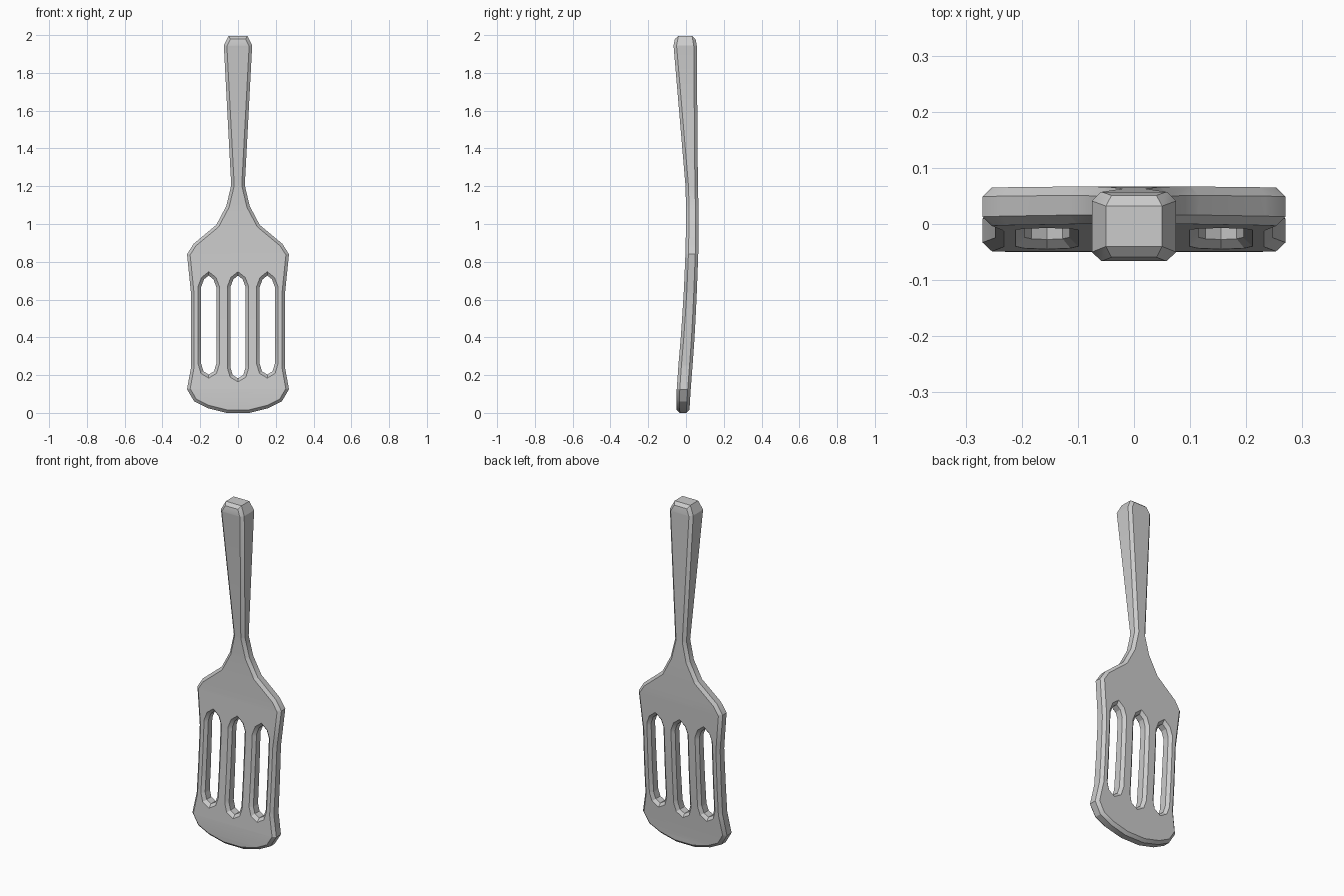
import bpy, bmesh
from mathutils import Vector

if "Cube" in bpy.data.objects:
    bpy.data.objects.remove(bpy.data.objects["Cube"])

E, B = 0.04, 0.016   # flat half depth and chamfer of the raw plate

# right half of the silhouette (x, z), top to bottom
half = [(.05, 2.0), (.075, 1.95), (.036, 1.21), (.062, 1.1), (.115, 1.0), (.235, .9),
        (.27, .845), (.248, .63), (.248, .25), (.27, .13), (.232, .066), (.16, .03), (.06, .005)]
outline = half + [(-x, z) for x, z in reversed(half)]


# slot with pointed ends
def slot(cx, low):
    right = [(0, .732), (.025, .712), (.04, .672), (.04, low + .065), (.028, low + .025), (0, low + .008)]
    pts = right + [(-x, z) for x, z in reversed(right[1:-1])]
    return [(cx + x, z) for x, z in pts]


# front and back depth along the height: (z, front y, back y)
bend = [(-.1, -.046, .016), (.05, -.05, .02), (.13, -.049, .025), (.26, -.04, .035), (.4, -.028, .045),
        (.53, -.019, .052), (.66, -.011, .058), (.85, -.003, .065), (1.0, 0, .067), (1.1, 0, .066),
        (1.21, -.003, .063), (1.95, -.066, .057), (2.0, -.056, .048), (2.1, -.056, .048)]


def depth(z):
    for (z0, f0, b0), (z1, f1, b1) in zip(bend, bend[1:]):
        if z <= z1:
            t = (z - z0) / (z1 - z0)
            return f0 + (f1 - f0) * t, b0 + (b1 - b0) * t
    return bend[-1][1:]


# chamfered flat plate with slots
curve = bpy.data.curves.new("plate", 'CURVE')
curve.dimensions = '2D'
curve.fill_mode = 'BOTH'
curve.extrude, curve.bevel_depth, curve.bevel_resolution, curve.offset = E, B, 0, -B
for pts in [outline, slot(-.155, .2), slot(0, .18), slot(.155, .2)]:
    s = curve.splines.new('POLY')
    s.points.add(len(pts) - 1)
    for p, (x, z) in zip(s.points, pts):
        p.co = (x, z, 0, 1)
    s.use_cyclic_u = True
plate = bpy.data.objects.new("plate", curve)
bpy.context.collection.objects.link(plate)
bpy.context.view_layer.update()
flat = plate.evaluated_get(bpy.context.evaluated_depsgraph_get())
bm = bmesh.new()
bm.from_mesh(flat.to_mesh())
flat.to_mesh_clear()
bpy.data.objects.remove(plate)
bmesh.ops.remove_doubles(bm, verts=bm.verts, dist=.0008)

# cut across the length, then bend and thicken
for z, _, _ in bend[1:-2]:
    bmesh.ops.bisect_plane(bm, geom=bm.verts[:] + bm.edges[:] + bm.faces[:],
                           plane_co=(0, z, 0), plane_no=(0, 1, 0), dist=.001)
for v in bm.verts:
    x, z, d = v.co
    f, b = depth(z)
    inset = min(max((E + B - abs(d)) / B, 0), 1) * .016
    y = f + inset if d > 0 else b - inset
    v.co = Vector((x, y, z))
bmesh.ops.recalc_face_normals(bm, faces=bm.faces)
low = min(v.co.z for v in bm.verts)
bmesh.ops.translate(bm, verts=bm.verts, vec=(0, 0, -low))

mesh = bpy.data.meshes.new("slotted_spatula")
bm.to_mesh(mesh)
bm.free()
spatula = bpy.data.objects.new("slotted_spatula", mesh)
bpy.context.collection.objects.link(spatula)
bpy.context.view_layer.objects.active = spatula
spatula.select_set(True)
bpy.ops.object.shade_smooth_by_angle(angle=.5)
